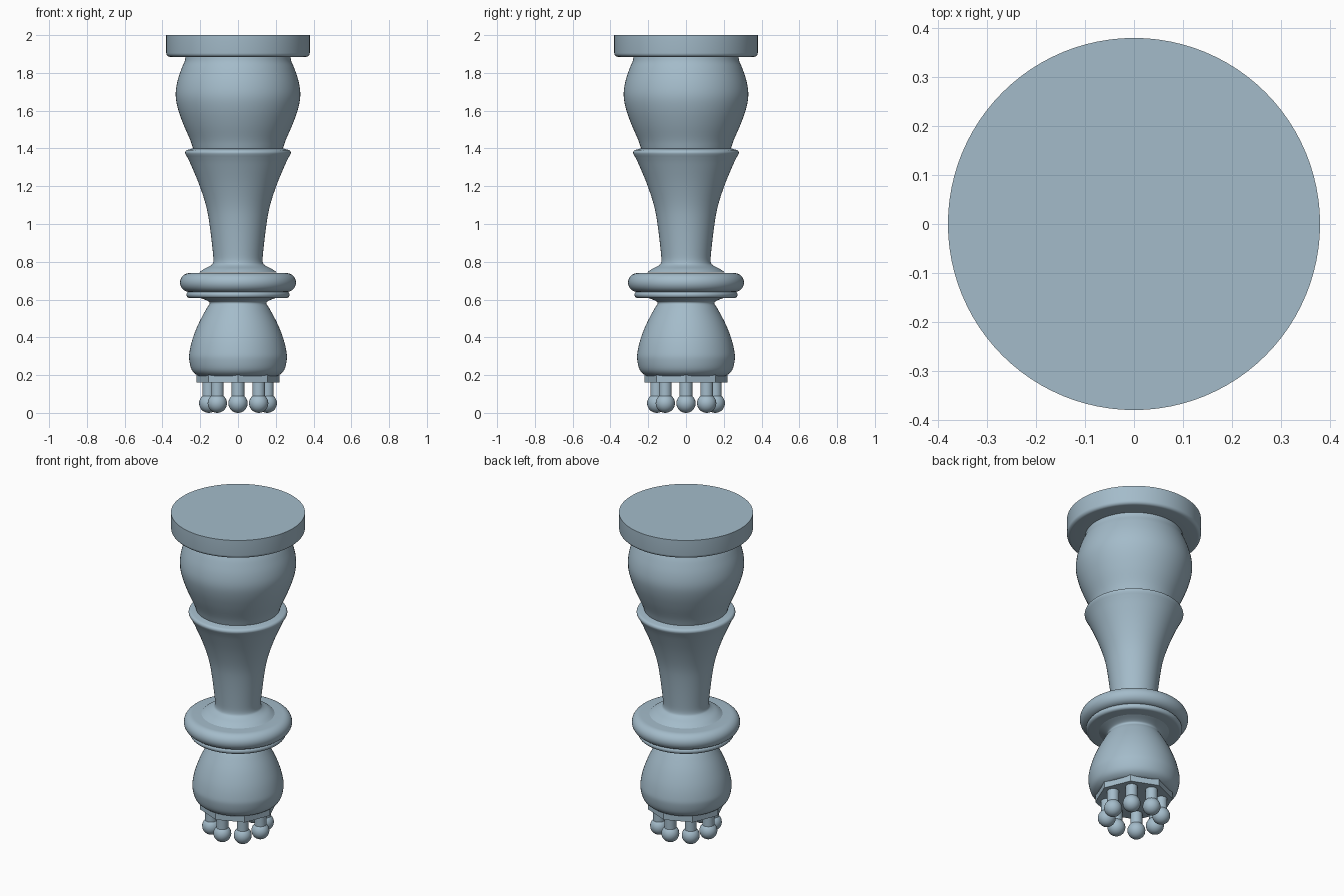
import bpy, bmesh, math
from mathutils import Vector

if "Cube" in bpy.data.objects:
    bpy.data.objects.remove(bpy.data.objects["Cube"])

blue = bpy.data.materials.new("pale blue grey")
blue.diffuse_color = (0.37, 0.50, 0.59, 1)
blue.use_nodes = True
blue.node_tree.nodes["Principled BSDF"].inputs["Base Color"].default_value = blue.diffuse_color


def smooth_path(pts, steps=4):
    """Catmull-Rom curve through (radius, height) points."""
    p = [Vector(q) for q in pts]
    p = [2 * p[0] - p[1]] + p + [2 * p[-1] - p[-2]]
    out = []
    for a, b, c, d in zip(p, p[1:], p[2:], p[3:]):
        for i in range(steps):
            t = i / steps
            out.append(0.5 * (2 * b + (c - a) * t + (2 * a - 5 * b + 4 * c - d) * t ** 2
                              + (3 * b - a - 3 * c + d) * t ** 3))
    return [tuple(v) for v in out] + [tuple(pts[-1])]


def arc(r, z, rad, start, end, n=12):
    """Arc of profile points around (r, z), angles in degrees."""
    angles = [math.radians(start + (end - start) * i / n) for i in range(n + 1)]
    return [(r + rad * math.cos(a), z + rad * math.sin(a)) for a in angles]


def finish(obj, angle=35):
    obj.data.materials.append(blue)
    bpy.ops.object.select_all(action='DESELECT')
    obj.select_set(True)
    bpy.context.view_layer.objects.active = obj
    bpy.ops.object.shade_smooth_by_angle(angle=math.radians(angle))
    return obj


def lathe(name, profile, sides=64, at=(0, 0), angle=35):
    """Revolve a profile around a vertical axis and cap both ends."""
    bm = bmesh.new()
    rings = []
    for r, z in profile:
        rings.append([bm.verts.new((at[0] + r * math.cos(2 * math.pi * i / sides),
                                    at[1] + r * math.sin(2 * math.pi * i / sides), z))
                      for i in range(sides)])
    for lo, hi in zip(rings, rings[1:]):
        for i in range(sides):
            j = (i + 1) % sides
            bm.faces.new((lo[i], lo[j], hi[j], hi[i]))
    bm.faces.new(rings[0][::-1])
    bm.faces.new(rings[-1])
    bmesh.ops.recalc_face_normals(bm, faces=bm.faces[:])
    mesh = bpy.data.meshes.new(name)
    bm.to_mesh(mesh)
    bm.free()
    obj = bpy.data.objects.new(name, mesh)
    bpy.context.collection.objects.link(obj)
    return finish(obj, angle)


# Flat round foot plate with a rounded lower rim
lathe("top_disc", [(0.26, 1.885)] + arc(0.36, 1.905, 0.02, -90, 0, 5) + [(0.38, 2.0)], 96)

# Swelling upper vase
lathe("upper_vase", smooth_path([
    (0.235, 1.39), (0.241, 1.41), (0.255, 1.45), (0.29, 1.53), (0.318, 1.61), (0.33, 1.68),
    (0.322, 1.75), (0.30, 1.82), (0.283, 1.86), (0.277, 1.89)]))

# Tapering shaft with a rounded lip and a flared base
shaft = smooth_path([
    (0.207, 0.743), (0.18, 0.762), (0.145, 0.78), (0.131, 0.80), (0.134, 0.86), (0.151, 1.0),
    (0.17, 1.10), (0.206, 1.21), (0.25, 1.315), (0.272, 1.36)])
lathe("tapered_shaft", shaft + arc(0.264, 1.377, 0.016, -20, 90, 6) + [(0.235, 1.402)])

# Thick rounded ring and the thin ring under it
lathe("thick_ring", [(0.10, 0.74)] + arc(0.257, 0.69, 0.05, 90, -90, 16) + [(0.10, 0.64)])
lathe("thin_ring", [(0.15, 0.608)] + arc(0.255, 0.626, 0.018, -90, 90, 8) + [(0.15, 0.644)])

# Bulb-shaped lower body with a flared neck
lathe("lower_bulb", smooth_path([
    (0.10, 0.192), (0.19, 0.193), (0.222, 0.203), (0.246, 0.23), (0.258, 0.28), (0.257, 0.32),
    (0.241, 0.39), (0.21, 0.47), (0.168, 0.55), (0.150, 0.58), (0.165, 0.595), (0.21, 0.612)]))

# Eight-sided crown plate
lathe("crown_plate", [(0.22, 0.16), (0.22, 0.215)], 8)

# Ring of eight pegs ending in balls
for k in range(8):
    a = math.radians(45 * k)
    x, y = 0.155 * math.cos(a), 0.155 * math.sin(a)
    lathe(f"crown_peg_{k + 1}", [(0.034, 0.06), (0.034, 0.17)], 24, (x, y))
    bpy.ops.mesh.primitive_uv_sphere_add(segments=24, ring_count=16, radius=0.051,
                                         location=(x, y, 0.051))
    ball = bpy.context.object
    ball.name = f"crown_ball_{k + 1}"
    finish(ball)
